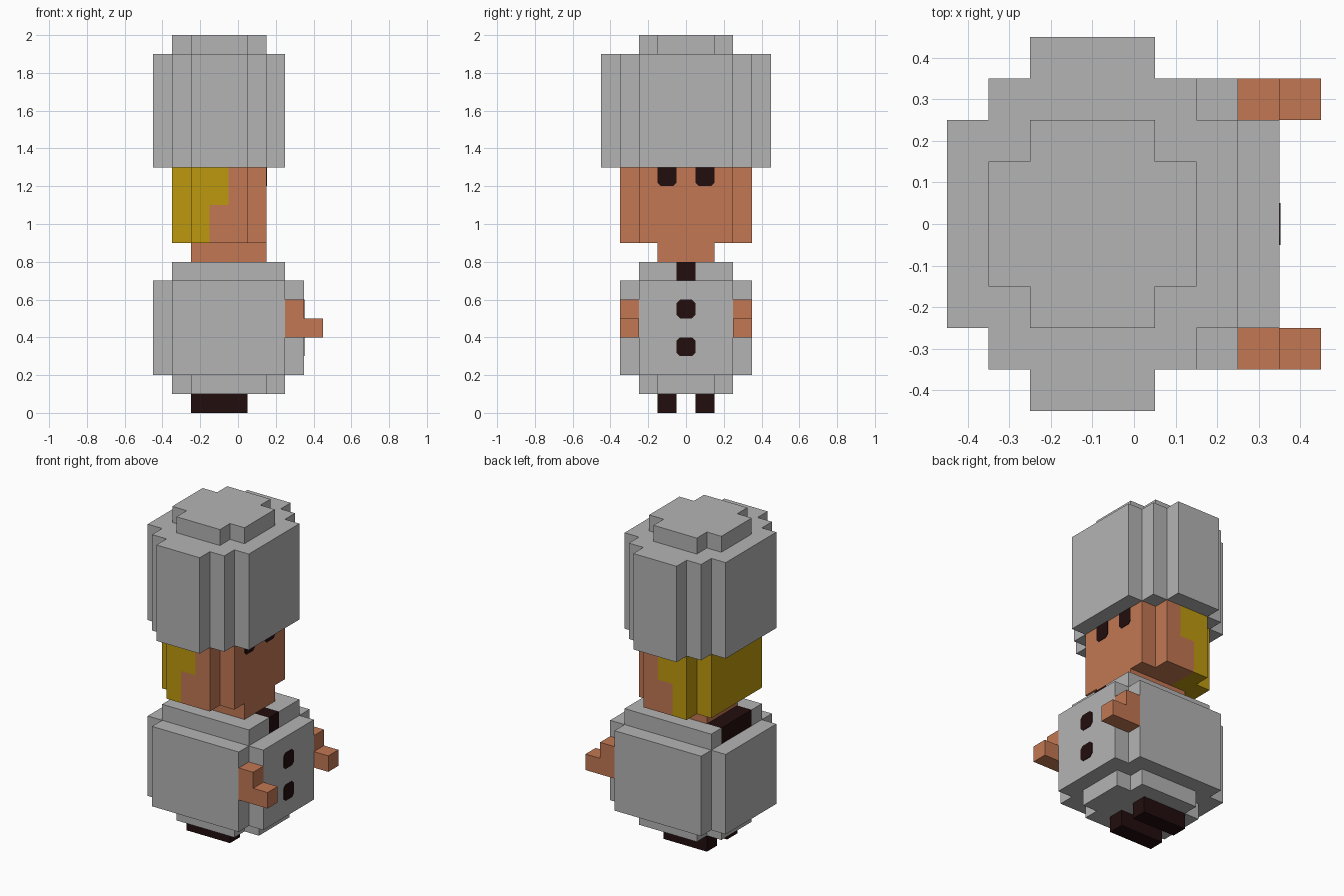
import bpy, bmesh

if "Cube" in bpy.data.objects:
    bpy.data.objects.remove(bpy.data.objects["Cube"], do_unlink=True)


def linear(c):
    c /= 255
    return c / 12.92 if c <= 0.04045 else ((c + 0.055) / 1.055) ** 2.4


def material(name, rgb):
    col = (*[linear(c) for c in rgb], 1)
    m = bpy.data.materials.new(name)
    m.use_nodes = True
    m.diffuse_color = col
    bsdf = next(n for n in m.node_tree.nodes if n.type == 'BSDF_PRINCIPLED')
    bsdf.inputs["Base Color"].default_value = col
    return m


GREY = material("pale_grey", (180, 180, 180))
SKIN = material("skin", (194, 119, 83))
HAIR = material("golden_hair", (190, 153, 14))
DARK = material("dark_brown", (34, 13, 13))


def prism(name, outline, axis, lo, hi, mats, cuts=(), rule=None):
    """Extrude a 2D outline along x or z; cut it and colour faces by a rule."""
    bm = bmesh.new()
    place = (lambda p, t: (t, p[0], p[1])) if axis == 'x' else (lambda p, t: (p[0], p[1], t))
    face = bm.faces.new([bm.verts.new(place(p, lo)) for p in outline])
    ext = bmesh.ops.extrude_face_region(bm, geom=[face])["geom"]
    move = (hi - lo, 0, 0) if axis == 'x' else (0, 0, hi - lo)
    bmesh.ops.translate(bm, verts=[v for v in ext if isinstance(v, bmesh.types.BMVert)], vec=move)
    # The extrusion drops or keeps the start cap depending on context: make sure it exists
    if not any(abs(f.normal[0 if axis == 'x' else 2]) > 0.9 and
               abs(f.calc_center_median()[0 if axis == 'x' else 2] - lo) < 1e-6 for f in bm.faces):
        bmesh.ops.holes_fill(bm, edges=[e for e in bm.edges if e.is_boundary])
    for ax, pos in cuts:
        co, no = [0, 0, 0], [0, 0, 0]
        co[ax], no[ax] = pos, 1
        bmesh.ops.bisect_plane(bm, geom=bm.verts[:] + bm.edges[:] + bm.faces[:],
                               plane_co=co, plane_no=no)
    bmesh.ops.recalc_face_normals(bm, faces=bm.faces[:])
    if rule:
        for f in bm.faces:
            f.material_index = rule(f.calc_center_bounds())
    me = bpy.data.meshes.new(name)
    bm.to_mesh(me)
    bm.free()
    for m in mats:
        me.materials.append(m)
    ob = bpy.data.objects.new(name, me)
    bpy.context.collection.objects.link(ob)
    return ob


def stepped(spans):
    """Outline of stacked rectangles (x0, x1, half_y), deepest in y first."""
    def side(i):
        pts = []
        for k, s in enumerate(spans):
            if k:
                pts.append((spans[k - 1][i], -s[2]))
            pts.append((s[i], -s[2]))
        return pts + [(x, -y) for x, y in reversed(pts)]
    return side(1) + side(0)[::-1]


def rect(x0, x1, y0, y1):
    return [(x0, y0), (x1, y0), (x1, y1), (x0, y1)]


# Hat
prism("hat", stepped([(-.25, .05, .45), (-.35, .15, .35), (-.45, .25, .25)]), 'z', 1.3, 1.9, [GREY])
prism("hat_crown", stepped([(-.25, .05, .25), (-.35, .15, .15)]), 'z', 1.9, 2.0, [GREY])

# Head, with hair stepping forward above ear height
prism("head", stepped([(-.25, .05, .35), (-.35, .15, .25)]), 'z', .9, 1.3, [SKIN, HAIR],
      [(0, -.15), (0, -.05), (2, 1.1)],
      lambda c: int(c.x < (-.05 if c.z > 1.1 else -.15)))
prism("neck", rect(-.25, .15, -.15, .15), 'z', .8, .9, [SKIN])

# Collar, dark at the nape and at the throat
prism("collar", rect(-.35, .25, -.25, .25), 'z', .7, .8, [GREY, DARK],
      [(0, -.25), (0, .15), (1, -.15), (1, -.05), (1, .05), (1, .15)],
      lambda c: int((c.x < -.25 and abs(c.y) < .15) or (c.x > .15 and abs(c.y) < .05)))

# Body
prism("body", stepped([(-.35, .25, .35), (-.45, .35, .25)]), 'z', .2, .7, [GREY])
prism("body_base", stepped([(-.25, .15, .25), (-.35, .25, .15)]), 'z', .1, .2, [GREY])

# Buttons: squares with clipped corners
B = .018
for name, z in (("lower_button", .3), ("upper_button", .5)):
    prism(name, [(-.05 + B, z), (.05 - B, z), (.05, z + B), (.05, z + .1 - B), (.05 - B, z + .1),
                 (-.05 + B, z + .1), (-.05, z + .1 - B), (-.05, z + B)], 'x', .348, .353, [DARK])

# Paired parts on either side of the face
for tag, s in (("near", -1), ("far", 1)):
    y0, y1 = sorted((s * .05, s * .15))
    prism(tag + "_eye", [(y0 + B, 1.2), (y1 - B, 1.2), (y1, 1.2 + B), (y1, 1.3),
                         (y0, 1.3), (y0, 1.2 + B)], 'x', .148, .153, [DARK])
    prism(tag + "_foot", rect(-.25, .05, y0, y1), 'z', 0, .1, [DARK])
    y0, y1 = sorted((s * .25, s * .35))
    prism(tag + "_arm", rect(.25, .35, y0, y1), 'z', .4, .6, [SKIN])
    prism(tag + "_hand", rect(.35, .45, y0, y1), 'z', .4, .5, [SKIN])
